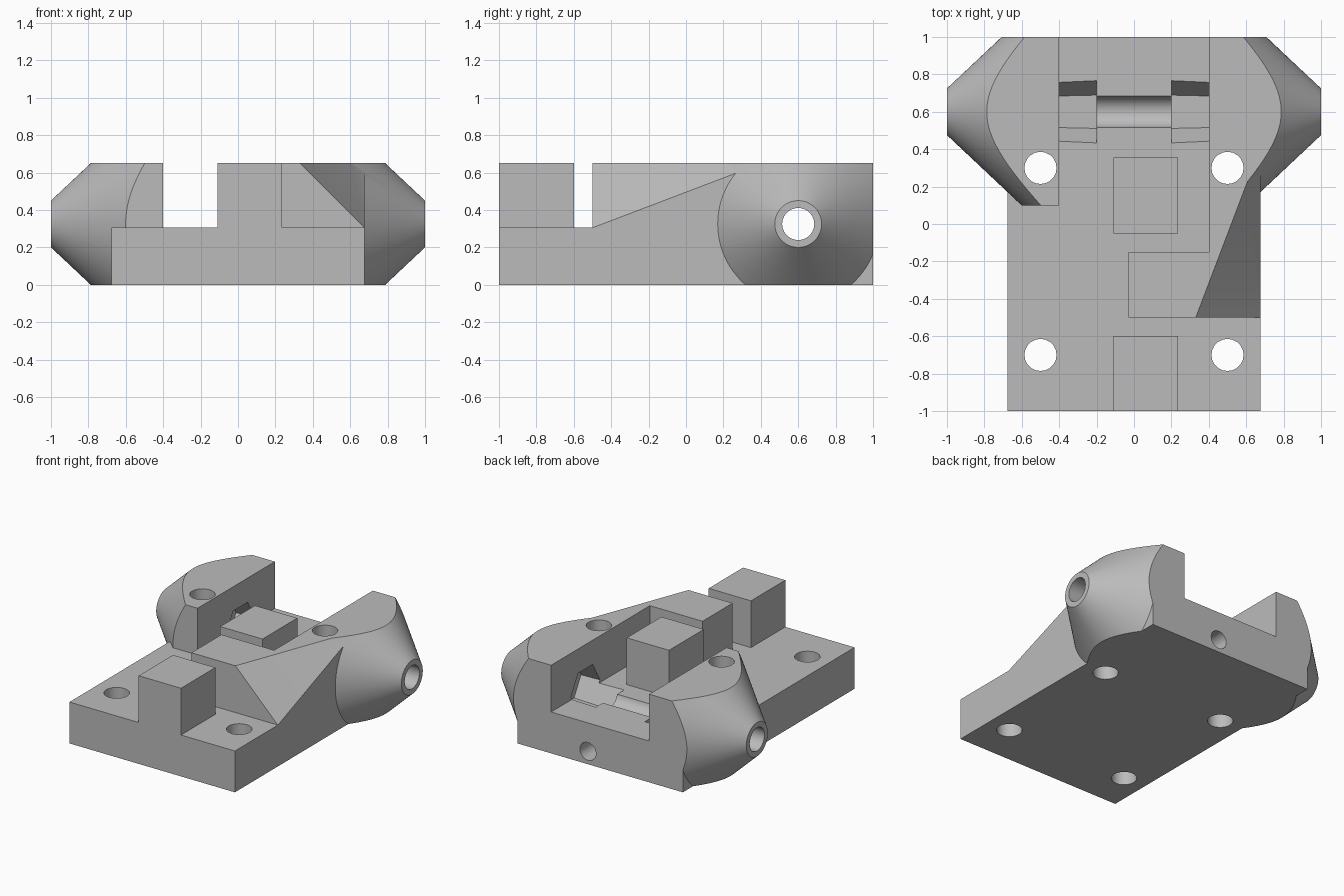
import bpy, bmesh, math
from mathutils import Matrix, Vector

if "Cube" in bpy.data.objects:
    bpy.data.objects.remove(bpy.data.objects["Cube"])

grey = bpy.data.materials.new("plain_grey")
grey.use_nodes = True
colour = (0.5, 0.5, 0.5, 1)
grey.diffuse_color = colour
grey.node_tree.nodes["Principled BSDF"].inputs["Base Color"].default_value = colour

FLOOR, TOP, SIDE = 0.305, 0.65, 0.675
AXLE_Y, AXLE_Z = 0.6, 0.325
BORE = 0.086


def finish(name, bm):
    bmesh.ops.recalc_face_normals(bm, faces=bm.faces)
    mesh = bpy.data.meshes.new(name)
    bm.to_mesh(mesh)
    bm.free()
    mesh.materials.append(grey)
    ob = bpy.data.objects.new(name, mesh)
    bpy.context.collection.objects.link(ob)
    return ob


def slice_off(bm, point, normal):
    """Remove everything on the normal side of a plane and close the cut."""
    geom = bm.verts[:] + bm.edges[:] + bm.faces[:]
    cut = bmesh.ops.bisect_plane(bm, geom=geom, plane_co=point, plane_no=normal,
                                 clear_outer=True)["geom_cut"]
    bmesh.ops.holes_fill(bm, edges=[e for e in cut if isinstance(e, bmesh.types.BMEdge)])


def prism(outline, z0, z1):
    bm = bmesh.new()
    face = bm.faces.new([bm.verts.new((x, y, z0)) for x, y in outline])
    top = bmesh.ops.extrude_face_region(bm, geom=[face])["geom"]
    bmesh.ops.translate(bm, vec=(0, 0, z1 - z0),
                        verts=[v for v in top if isinstance(v, bmesh.types.BMVert)])
    return bm


def box(x0, x1, y0, y1, z0, z1):
    return prism([(x0, y0), (x1, y0), (x1, y1), (x0, y1)], z0, z1)


def rod(start, end, r0, r1, sides):
    """Straight or tapered round bar between two points."""
    a, b = Vector(start), Vector(end)
    axis = b - a
    if abs(axis.x) > 0:
        turn = Matrix.Rotation(math.copysign(math.pi / 2, axis.x), 4, 'Y')
    else:
        turn = axis.to_track_quat('Z', 'Y').to_matrix().to_4x4()
    bm = bmesh.new()
    bmesh.ops.create_cone(bm, cap_ends=True, segments=sides, radius1=r0, radius2=r1,
                          depth=axis.length, matrix=Matrix.Translation((a + b) / 2) @ turn)
    return bm


def combine(body, part, operation):
    mod = body.modifiers.new(part.name, 'BOOLEAN')
    mod.operation, mod.solver, mod.object = operation, 'EXACT', part
    bpy.context.view_layer.objects.active = body
    bpy.ops.object.modifier_apply(modifier=mod.name)
    bpy.data.objects.remove(part)


# Base plate
body = finish("mount_body", box(-SIDE, SIDE, -1, 1, 0, FLOOR))

# Front and centre posts
for name, y0, y1 in (("front_post", -1, -0.6), ("centre_post", -0.05, 0.355)):
    combine(body, finish(name, box(-0.11, 0.235, y0, y1, 0.2, TOP)), 'UNION')

# L-shaped arm with a sloping outer corner
arm = prism([(-0.03, -0.5), (SIDE, -0.5), (SIDE, 0.5), (0.4, 0.5),
             (0.4, -0.15), (-0.03, -0.15)], 0.2, TOP)
low = Vector((SIDE, -0.5, FLOOR))
near, far = Vector((0.33, -0.5, TOP)), Vector((0.6, 0.21, TOP))
slope = (near - low).cross(far - low)
if slope.z < 0:
    slope.negate()
slice_off(arm, low, slope)
combine(body, finish("side_arm", arm), 'UNION')

# Tapered side bosses, trimmed flat to the block height and depth
for s in (-1, 1):
    boss = rod((s * 0.4, AXLE_Y, AXLE_Z), (s, AXLE_Y, AXLE_Z), 0.689, 0.125, 96)
    for point, normal in (((0, 0, 0), (0, 0, -1)), ((0, 0, TOP), (0, 0, 1)),
                          ((0, 0.1, 0), (0, -1, 0)), ((0, 1, 0), (0, 1, 0))):
        slice_off(boss, point, normal)
    combine(body, finish("side_boss", boss), 'UNION')

# Cross bore, hexagonal nut pockets, screw holes and rear hole
cutters = [rod((-1.1, AXLE_Y, AXLE_Z), (1.1, AXLE_Y, AXLE_Z), BORE, BORE, 24)]
for s in (-1, 1):
    cutters.append(rod((s * 0.2, AXLE_Y, AXLE_Z), (s * 0.55, AXLE_Y, AXLE_Z),
                       0.178, 0.162, 6))
    for y in (-0.7, 0.3):
        cutters.append(rod((s * 0.5, y, -0.1), (s * 0.5, y, 0.8), BORE, BORE, 20))
cutters.append(rod((0.1, 0.5, 0.095), (0.1, 1.1, 0.095), 0.066, 0.066, 20))
for bm in cutters:
    combine(body, finish("hole_cutter", bm), 'DIFFERENCE')

# Smooth round surfaces, crisp edges
bpy.ops.object.select_all(action='DESELECT')
body.select_set(True)
bpy.context.view_layer.objects.active = body
bpy.ops.object.shade_smooth_by_angle(angle=math.radians(30))
